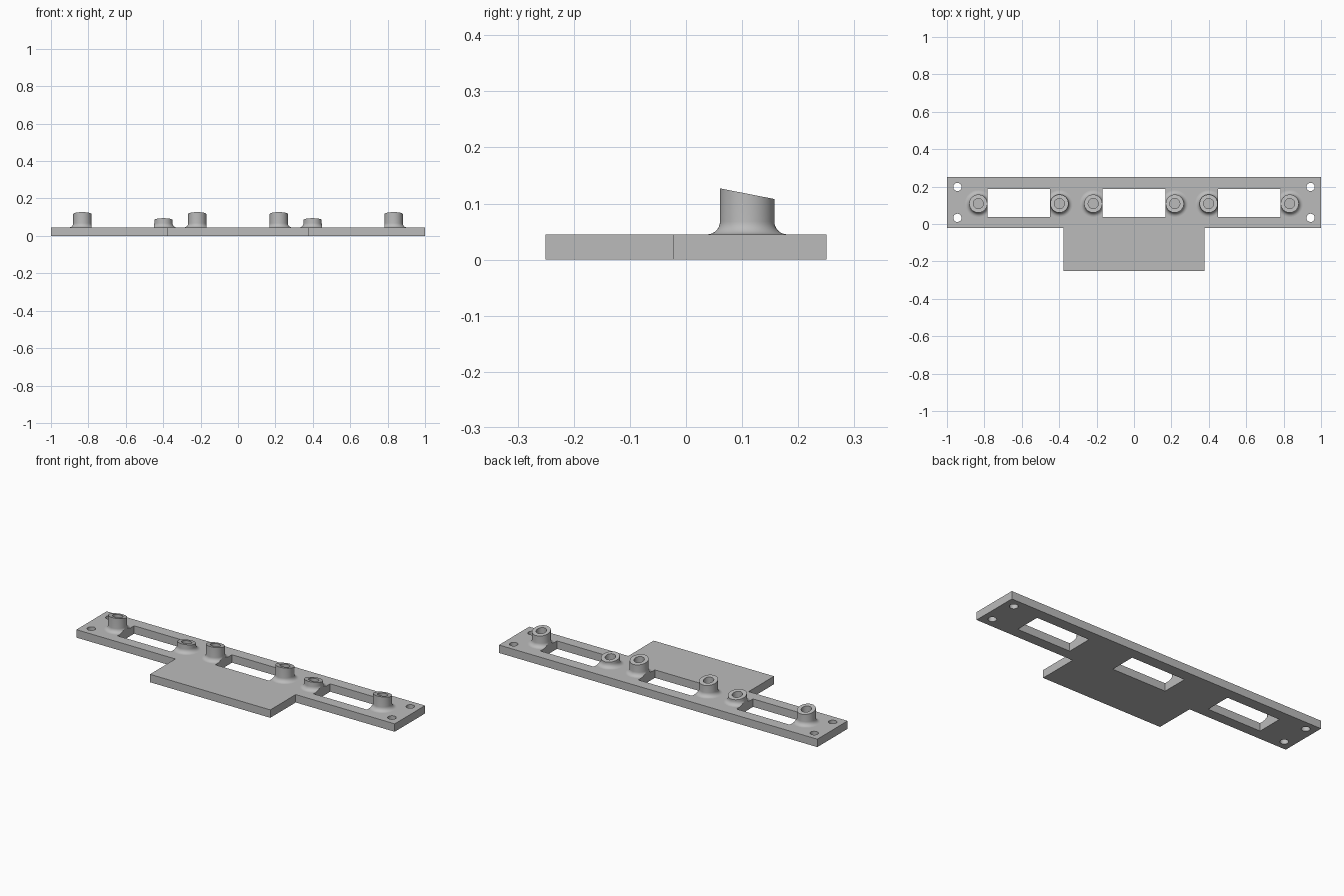
import bpy, bmesh, math
from mathutils import Matrix

cube = bpy.data.objects.get("Cube")
if cube:
    bpy.data.objects.remove(cube, do_unlink=True)

THICK = 0.045
POST_Y = 0.109
POST_R = 0.0485
BORE_R = 0.027
FLOOR = 0.02
FILLET = 0.023
SLOPE = 0.196
SEGS = 48

grey = bpy.data.materials.new("plain_grey")
grey.use_nodes = True
colour = (0.5, 0.5, 0.5, 1)
grey.diffuse_color = colour
grey.node_tree.nodes["Principled BSDF"].inputs["Base Color"].default_value = colour


def make_object(name, bm):
    bmesh.ops.recalc_face_normals(bm, faces=bm.faces)
    mesh = bpy.data.meshes.new(name)
    bm.to_mesh(mesh)
    bm.free()
    mesh.materials.append(grey)
    obj = bpy.data.objects.new(name, mesh)
    bpy.context.scene.collection.objects.link(obj)
    return obj


def add_box(bm, x0, x1, y0, y1, z0, z1):
    centre = Matrix.Translation(((x0 + x1) / 2, (y0 + y1) / 2, (z0 + z1) / 2))
    size = Matrix.Diagonal((x1 - x0, y1 - y0, z1 - z0, 1))
    bmesh.ops.create_cube(bm, size=1, matrix=centre @ size)


def add_cylinder(bm, x, y, radius, z0, z1):
    bmesh.ops.create_cone(bm, cap_ends=True, segments=SEGS, radius1=radius, radius2=radius,
                          depth=z1 - z0, matrix=Matrix.Translation((x, y, (z0 + z1) / 2)))


def cut(obj, cutter):
    """Subtract the cutter and bake the result, then shade by angle."""
    mod = obj.modifiers.new("cut", 'BOOLEAN')
    mod.operation = 'DIFFERENCE'
    mod.solver = 'EXACT'
    mod.object = cutter
    bpy.context.view_layer.update()
    baked = bpy.data.meshes.new_from_object(
        obj.evaluated_get(bpy.context.evaluated_depsgraph_get()))
    obj.modifiers.clear()
    obj.data = baked
    baked.shade_smooth()
    baked.set_sharp_from_angle(angle=math.radians(30))


def make_post(name, x, top):
    """Lathed hollow post with a flared foot and a sloping rim."""
    profile = [(BORE_R, FLOOR), (BORE_R, top), (POST_R, top)]
    for i in range(9):
        a = math.pi / 2 * i / 8
        profile.append((POST_R + FILLET * (1 - math.cos(a)),
                        THICK + FILLET * (1 - math.sin(a)) if i else THICK + FILLET))
    # flare runs from the wall down to the plate
    flare = [(POST_R + FILLET * (1 - math.cos(math.pi / 2 * i / 8)),
              THICK + FILLET * (1 - math.sin(math.pi / 2 * i / 8))) for i in range(9)]
    foot = POST_R + FILLET
    profile = profile[:3] + flare + [(foot, THICK - 0.005), (BORE_R, FLOOR - 0.005)]
    bm = bmesh.new()
    rings = []
    for r, z in profile:
        ring = []
        for s in range(SEGS):
            a = 2 * math.pi * s / SEGS
            dy = r * math.sin(a)
            tilt = -SLOPE * dy if z == top else 0
            ring.append(bm.verts.new((x + r * math.cos(a), POST_Y + dy, z + tilt)))
        rings.append(ring)
    for lower, upper in zip(rings, rings[1:]):
        for s in range(SEGS):
            t = (s + 1) % SEGS
            bm.faces.new((lower[s], lower[t], upper[t], upper[s]))
    bm.faces.new(rings[0])
    bm.faces.new(rings[-1])
    return make_object(name, bm)


# Posts: name, distance from the middle, rim height at the post axis
POSTS = [("inner_post", 0.218, 0.1175), ("short_post", 0.399, 0.085),
         ("outer_post", 0.8325, 0.1175)]

# Window cutter shared by plate and posts
bm = bmesh.new()
for x0, x1 in ((-0.7835, -0.448), (-0.169, 0.169), (0.448, 0.7835)):
    add_box(bm, x0, x1, 0.038, 0.187, -0.1, 0.3)
windows = make_object("window_cutter", bm)

# Screw holes and post bores
bm = bmesh.new()
for side in (-1, 1):
    for y in (0.033, 0.198):
        add_cylinder(bm, side * 0.944, y, 0.022, -0.1, 0.1)
    for _, x, _ in POSTS:
        add_cylinder(bm, side * x, POST_Y, BORE_R, FLOOR, 0.1)
holes = make_object("hole_cutter", bm)

# Plate: long bar with a tab at the front
bm = bmesh.new()
bar_x, tab_x, step_y, end_y = 1.0, 0.378, -0.022, 0.25
outline = [(-bar_x, end_y), (-bar_x, step_y), (-tab_x, step_y), (-tab_x, -end_y),
           (tab_x, -end_y), (tab_x, step_y), (bar_x, step_y), (bar_x, end_y)]
base = bm.faces.new([bm.verts.new((x, y, 0)) for x, y in outline])
raised = bmesh.ops.extrude_face_region(bm, geom=[base], use_keep_orig=True)
bmesh.ops.translate(bm, vec=(0, 0, THICK),
                    verts=[v for v in raised["geom"] if isinstance(v, bmesh.types.BMVert)])
plate = make_object("mounting_plate", bm)
cut(plate, windows)
cut(plate, holes)

# Mirrored posts, trimmed flush with the window edges
for side, label in ((-1, "right"), (1, "left")):
    for name, x, top in POSTS:
        cut(make_post(f"{label}_{name}", side * x, top), windows)

for helper in (windows, holes):
    bpy.data.objects.remove(helper, do_unlink=True)
